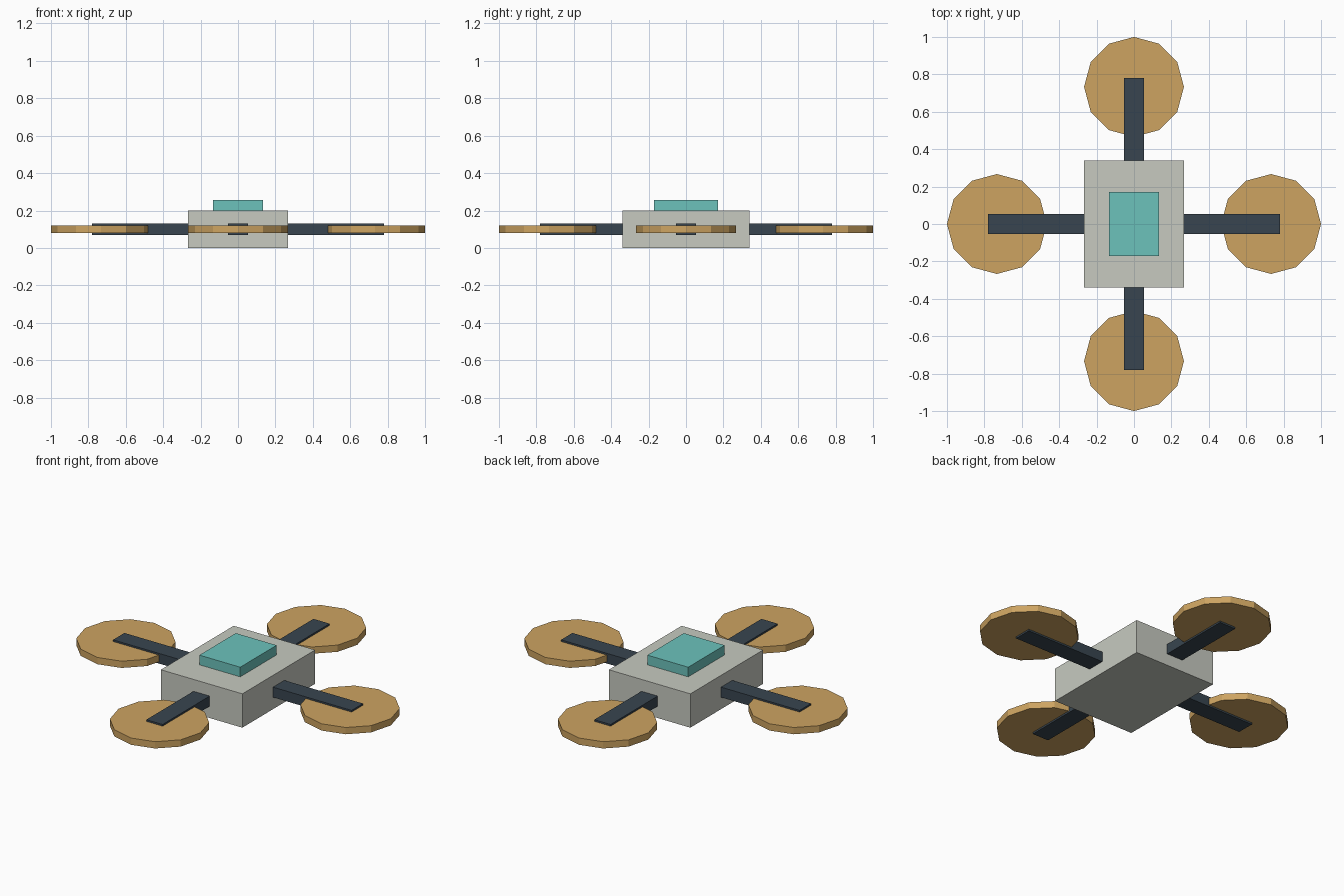
import bpy
from math import pi, cos, sin

if "Cube" in bpy.data.objects:
    bpy.data.objects.remove(bpy.data.objects["Cube"])


def material(name, r, g, b):
    m = bpy.data.materials.new(name)
    m.diffuse_color = (r, g, b, 1)
    m.use_nodes = True
    m.node_tree.nodes["Principled BSDF"].inputs["Base Color"].default_value = m.diffuse_color
    return m


SHELL = material("pale_grey", 0.57, 0.59, 0.53)
TEAL = material("teal", 0.15, 0.54, 0.50)
DARK = material("dark_slate", 0.04, 0.06, 0.08)
TAN = material("tan", 0.61, 0.37, 0.12)


def box(name, center, size, mat, turn=0):
    bpy.ops.mesh.primitive_cube_add(size=1, location=center, rotation=(0, 0, turn))
    ob = bpy.context.object
    ob.name = name
    ob.scale = size
    bpy.ops.object.transform_apply(location=False, rotation=True, scale=True)
    ob.data.materials.append(mat)
    return ob


# central body standing on the ground, with a raised top panel
box("body", (0, 0, 0.1), (0.533, 0.68, 0.2), SHELL)
box("top_panel", (0, 0, 0.2285), (0.267, 0.34, 0.057), TEAL)

# four arms, each carrying a 12-sided rotor disc
INNER, OUTER, HUB, RADIUS = 0.2, 0.78, 0.733, 0.267
for i, side in enumerate(("right", "back", "left", "front")):
    a = i * pi / 2
    mid = (INNER + OUTER) / 2
    box(side + "_arm", (mid * cos(a), mid * sin(a), 0.1),
        (OUTER - INNER, 0.106, 0.06), DARK, a)

    bpy.ops.mesh.primitive_cylinder_add(
        vertices=12, radius=RADIUS, depth=0.04,
        location=(HUB * cos(a), HUB * sin(a), 0.1))
    rotor = bpy.context.object
    rotor.name = side + "_rotor"
    rotor.data.materials.append(TAN)
